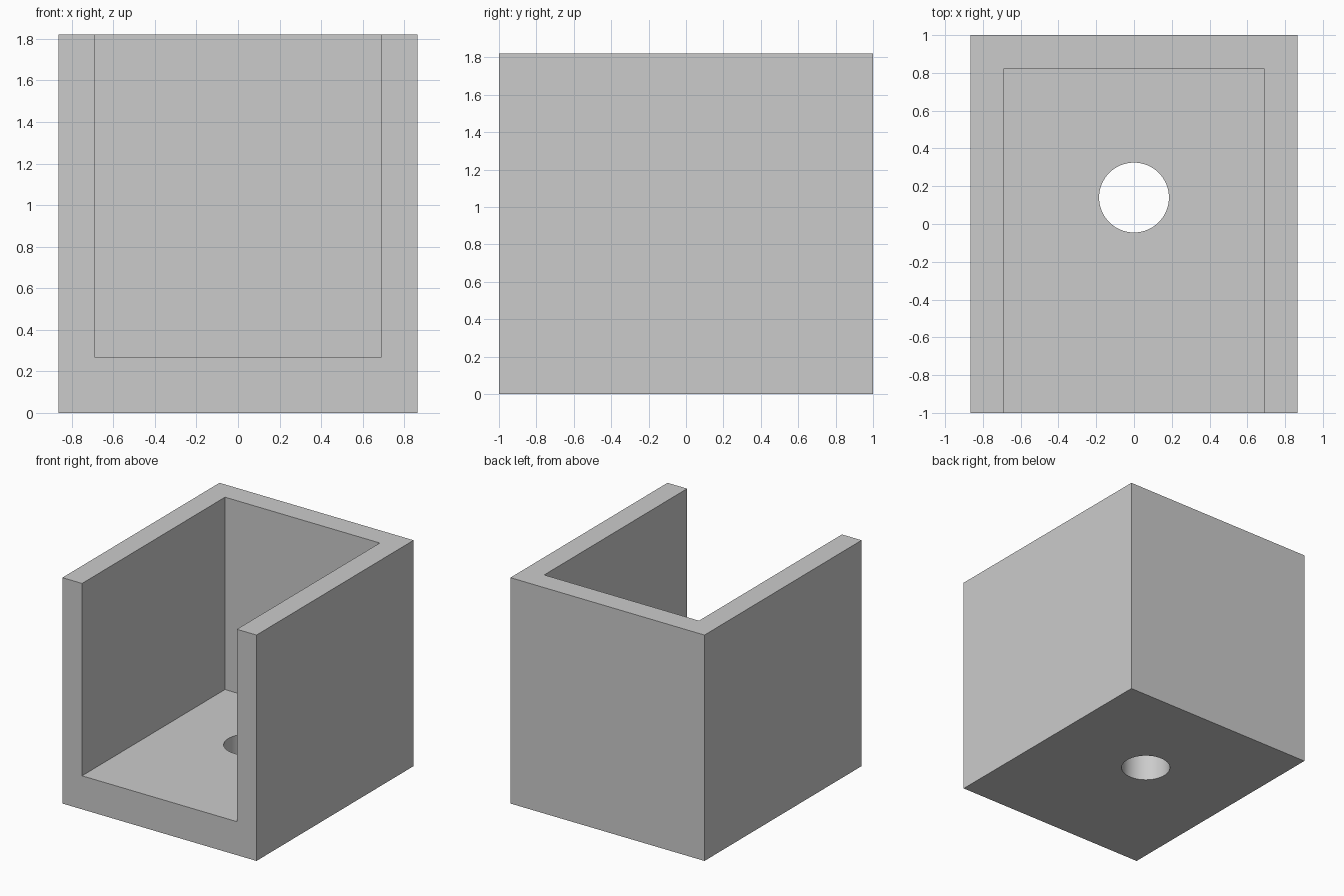
import bpy
import bmesh

cube = bpy.data.objects.get("Cube")
if cube:
    bpy.data.objects.remove(cube, do_unlink=True)

# Overall size and wall positions
HALF_W, HALF_D, HEIGHT = 0.865, 1.0, 1.82
INNER_W, INNER_BACK, FLOOR = 0.69, 0.82, 0.27
HOLE_Y, HOLE_R = 0.14, 0.185

grey = bpy.data.materials.new("light_grey")
grey.use_nodes = True
colour = (0.6, 0.6, 0.6, 1)
grey.diffuse_color = colour
grey.node_tree.nodes["Principled BSDF"].inputs["Base Color"].default_value = colour


def add_object(name, bm):
    mesh = bpy.data.meshes.new(name)
    bm.to_mesh(mesh)
    bm.free()
    mesh.materials.append(grey)
    obj = bpy.data.objects.new(name, mesh)
    bpy.context.collection.objects.link(obj)
    return obj


def box(name, low, high):
    bm = bmesh.new()
    bmesh.ops.create_cube(bm, size=1)
    for v in bm.verts:
        v.co = [(a + b) / 2 + c * (b - a) for a, b, c in zip(low, high, v.co)]
    return add_object(name, bm)


def cut(target, cutter):
    cutter.hide_render = True
    mod = target.modifiers.new(cutter.name, 'BOOLEAN')
    mod.operation = 'DIFFERENCE'
    mod.solver = 'EXACT'
    mod.object = cutter
    bpy.context.view_layer.objects.active = target
    bpy.ops.object.modifier_apply(modifier=mod.name)
    bpy.data.objects.remove(cutter, do_unlink=True)


# Solid block, hollowed so that the top and the front are open
holder = box("open_box", (-HALF_W, -HALF_D, 0), (HALF_W, HALF_D, HEIGHT))
cut(holder, box("cavity_cutter", (-INNER_W, -HALF_D - 1, FLOOR),
                (INNER_W, INNER_BACK, HEIGHT + 1)))

# Round hole through the floor
bm = bmesh.new()
bmesh.ops.create_cone(bm, cap_ends=True, segments=64, radius1=HOLE_R,
                      radius2=HOLE_R, depth=1)
bmesh.ops.translate(bm, verts=bm.verts, vec=(0, HOLE_Y, FLOOR / 2))
cut(holder, add_object("floor_hole_cutter", bm))

# Smooth hole wall, crisp box edges
bpy.ops.object.select_all(action='DESELECT')
holder.select_set(True)
bpy.context.view_layer.objects.active = holder
bpy.ops.object.shade_smooth_by_angle(angle=0.5)
